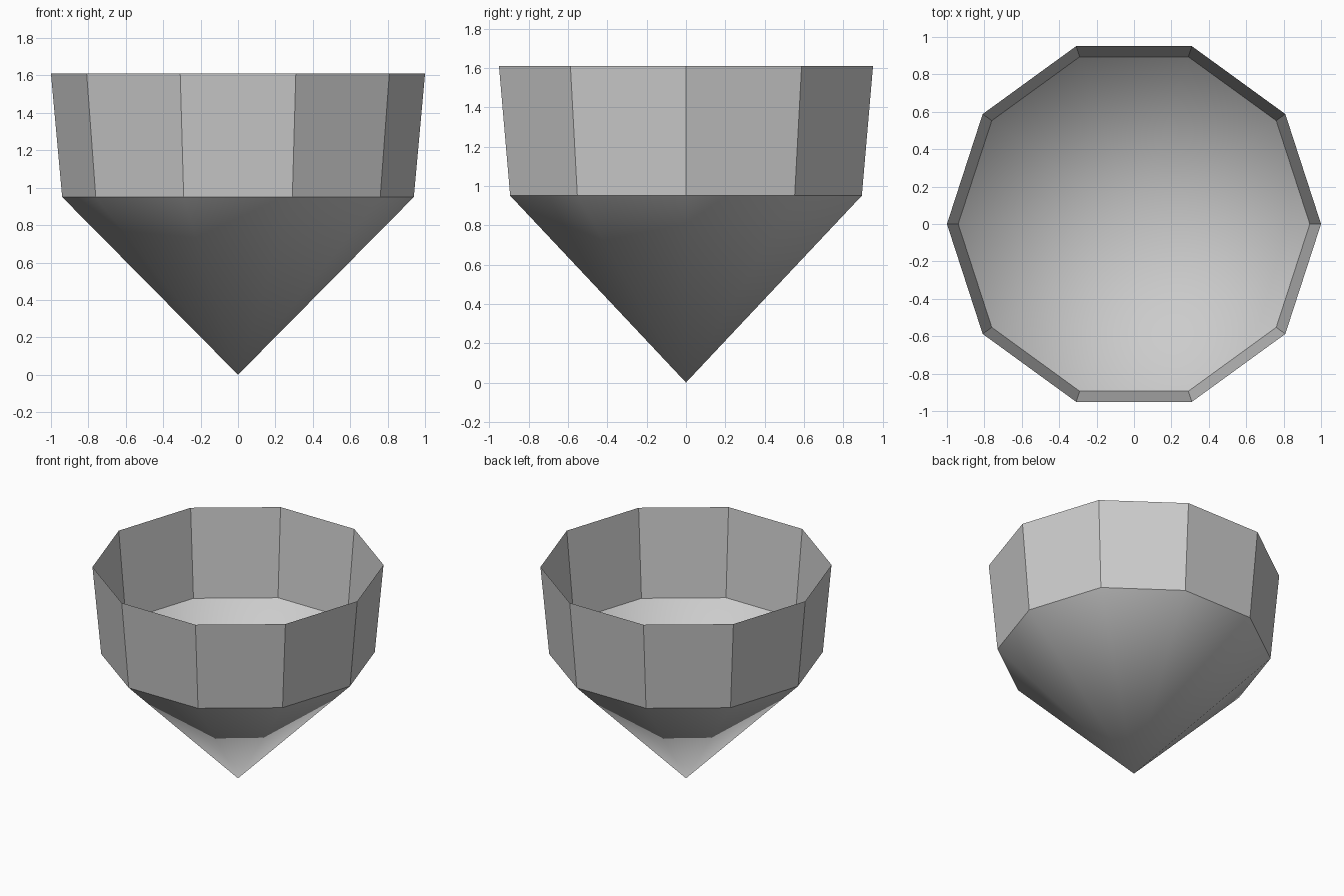
import bpy
import bmesh
from math import cos, sin, tau, radians

cube = bpy.data.objects.get("Cube")
if cube:
    bpy.data.objects.remove(cube, do_unlink=True)

SIDES = 10

# Single flat colour
grey = bpy.data.materials.new("plain grey")
grey.use_nodes = True
colour = (0.6, 0.6, 0.6, 1)
grey.diffuse_color = colour
grey.node_tree.nodes["Principled BSDF"].inputs["Base Color"].default_value = colour


def ring(bm, radius, z):
    return [bm.verts.new((radius * cos(tau * i / SIDES), radius * sin(tau * i / SIDES), z))
            for i in range(SIDES)]


# Open ten-sided cup: flared wall above a pointed cone
bm = bmesh.new()
rim = ring(bm, 1.0, 1.61)
shoulder = ring(bm, 0.94, 0.95)
tip = bm.verts.new((0, 0, 0))
for i in range(SIDES):
    j = (i + 1) % SIDES
    bm.faces.new((shoulder[i], shoulder[j], rim[j], rim[i]))
    bm.faces.new((tip, shoulder[j], shoulder[i]))
bmesh.ops.recalc_face_normals(bm, faces=bm.faces)

mesh = bpy.data.meshes.new("pointed_cup")
bm.to_mesh(mesh)
bm.free()
mesh.materials.append(grey)
cup = bpy.data.objects.new("pointed_cup", mesh)
bpy.context.collection.objects.link(cup)

# Smooth cone, faceted wall, crisp shoulder
bpy.ops.object.select_all(action='DESELECT')
cup.select_set(True)
bpy.context.view_layer.objects.active = cup
bpy.ops.object.shade_smooth_by_angle(angle=radians(30))
